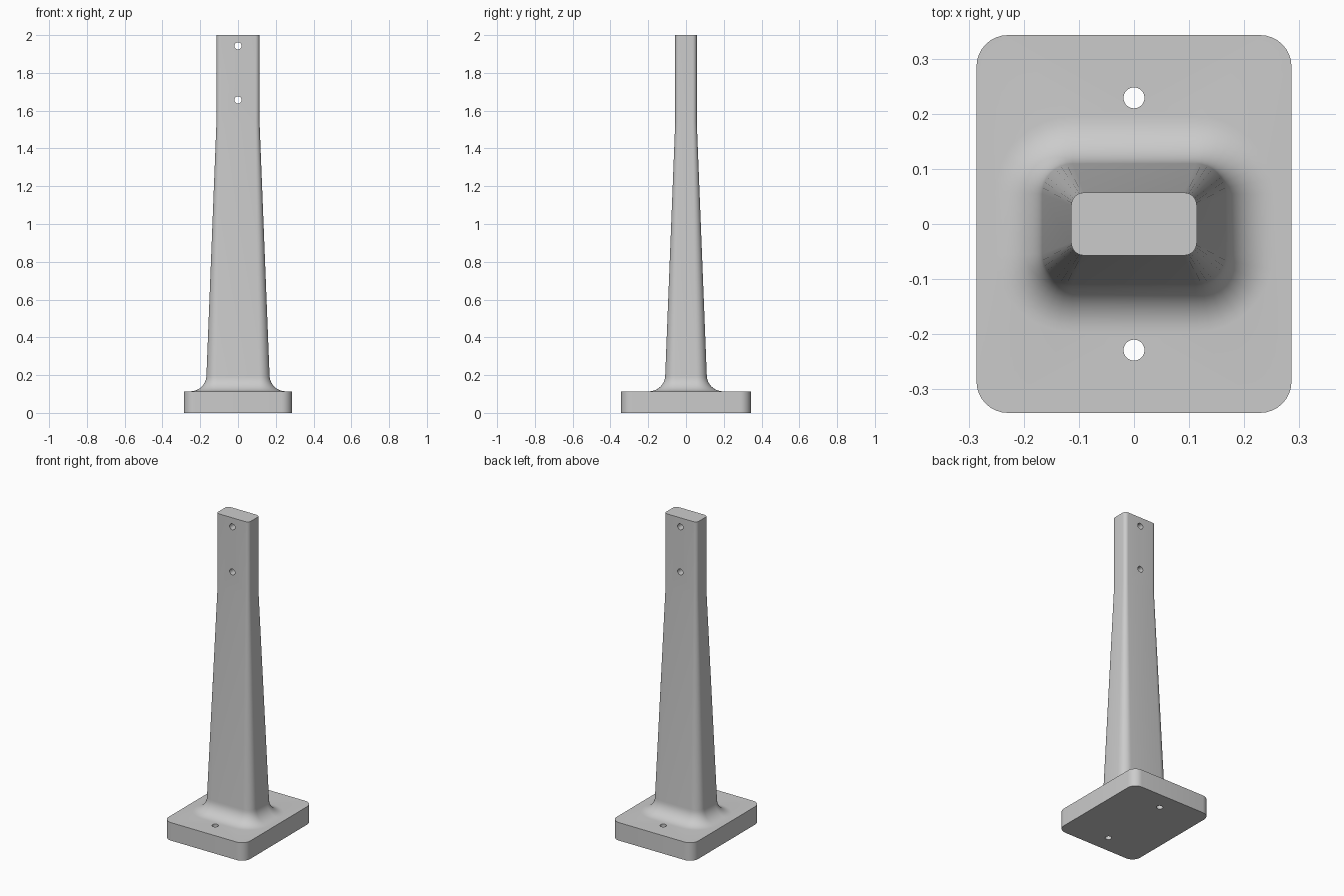
import bpy
import bmesh
from math import sin, cos, pi

cube = bpy.data.objects.get("Cube")
if cube:
    bpy.data.objects.remove(cube, do_unlink=True)

grey = bpy.data.materials.new("plain_grey")
grey.use_nodes = True
colour = (0.6, 0.6, 0.6, 1)
grey.diffuse_color = colour
grey.node_tree.nodes["Principled BSDF"].inputs["Base Color"].default_value = colour

CORNER_STEPS = 8
BASE_TOP = 0.114
FILLET = 0.086
HOLE_RADIUS = 0.019


def rounded_ring(bm, hx, hy, radius, z):
    """Rounded rectangle of vertices with half sizes hx, hy."""
    ring = []
    for corner, (sx, sy) in enumerate(((1, 1), (-1, 1), (-1, -1), (1, -1))):
        for i in range(CORNER_STEPS + 1):
            a = (corner + i / CORNER_STEPS) * pi / 2
            ring.append(bm.verts.new((sx * (hx - radius) + radius * cos(a),
                                      sy * (hy - radius) + radius * sin(a), z)))
    return ring


def loft(name, sections):
    """Closed body skinned through rounded rectangles, bottom to top."""
    bm = bmesh.new()
    rings = [rounded_ring(bm, *s) for s in sections]
    n = len(rings[0])
    for low, high in zip(rings, rings[1:]):
        for i in range(n):
            j = (i + 1) % n
            bm.faces.new((low[i], low[j], high[j], high[i]))
    bm.faces.new(rings[0][::-1])
    bm.faces.new(rings[-1])
    mesh = bpy.data.meshes.new(name)
    bm.to_mesh(mesh)
    bm.free()
    mesh.materials.append(grey)
    obj = bpy.data.objects.new(name, mesh)
    bpy.context.collection.objects.link(obj)
    return obj


def drill(target, location, depth, rotation=(0, 0, 0)):
    """Cut a round through hole and discard the cutter."""
    bpy.ops.mesh.primitive_cylinder_add(vertices=32, radius=HOLE_RADIUS, depth=depth,
                                        location=location, rotation=rotation)
    cutter = bpy.context.object
    cutter.name = "hole_cutter"
    cutter.hide_render = True
    cutter.data.materials.append(grey)
    mod = target.modifiers.new("hole", "BOOLEAN")
    mod.operation = "DIFFERENCE"
    mod.solver = "EXACT"
    mod.object = cutter
    bpy.context.view_layer.objects.active = target
    bpy.ops.object.modifier_apply(modifier=mod.name)
    bpy.data.objects.remove(cutter, do_unlink=True)


# Base plate
sections = [(0.286, 0.343, 0.057, 0), (0.286, 0.343, 0.057, BASE_TOP)]

# Concave fillet from the plate up into the post
foot_x, foot_y, foot_r = 0.167, 0.11, 0.055
for i in range(10, -1, -1):
    t = i / 10 * pi / 2
    out = FILLET * (1 - cos(t))
    sections.append((foot_x + out, foot_y + out, foot_r + out,
                     BASE_TOP + FILLET * (1 - sin(t))))

# Tapered post ending in a straight tongue
sections += [(0.114, 0.057, 0.023, 1.54), (0.114, 0.057, 0.023, 2.0)]
post = loft("post_with_base", sections)

# Mounting holes in the plate and cross holes in the tongue
for side in (-1, 1):
    drill(post, (0, side * 0.229, BASE_TOP / 2), 0.3)
for z in (1.943, 1.657):
    drill(post, (0, 0, z), 0.4, (pi / 2, 0, 0))

# Smooth curves, sharp edges
bpy.ops.object.select_all(action="DESELECT")
post.select_set(True)
bpy.context.view_layer.objects.active = post
bpy.ops.object.shade_smooth_by_angle(angle=pi / 6)
